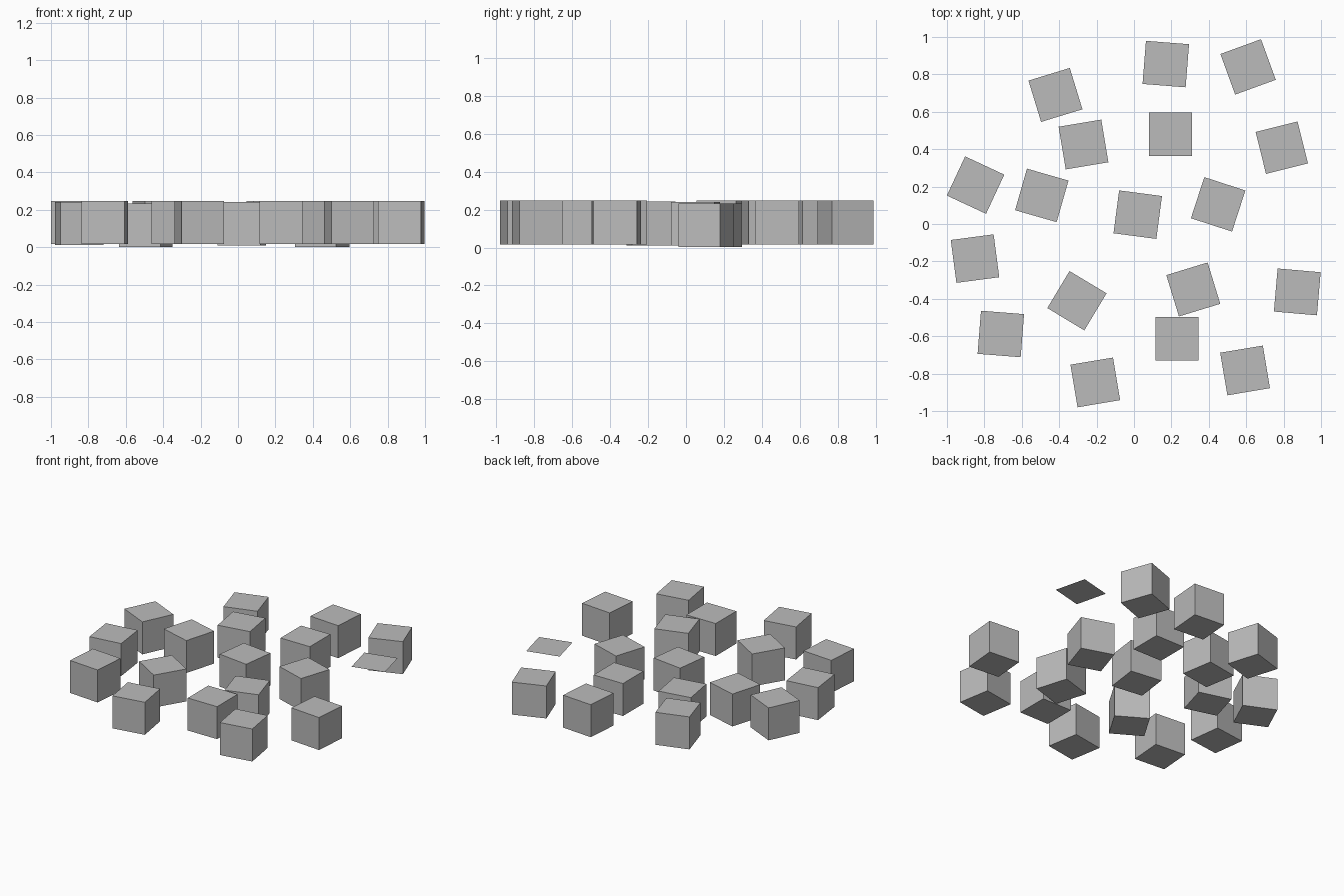
import bpy
import bmesh
from math import radians
from mathutils import Matrix

if "Cube" in bpy.data.objects:
    bpy.data.objects.remove(bpy.data.objects["Cube"], do_unlink=True)

SIZE = 0.231
TOP = 0.248

stone = bpy.data.materials.new("mid grey")
stone.use_nodes = True
grey = (0.5, 0.5, 0.5, 1)
stone.diffuse_color = grey
stone.node_tree.nodes["Principled BSDF"].inputs["Base Color"].default_value = grey


def add_block(name, x, y, turn, top=TOP, flat=False):
    """A turned cube hanging below its top height, or just its top face."""
    bm = bmesh.new()
    if flat:
        bmesh.ops.create_grid(bm, x_segments=1, y_segments=1, size=SIZE / 2)
    else:
        bmesh.ops.create_cube(bm, size=SIZE, matrix=Matrix.Translation((0, 0, -SIZE / 2)))
    mesh = bpy.data.meshes.new(name)
    bm.to_mesh(mesh)
    bm.free()
    mesh.materials.append(stone)
    obj = bpy.data.objects.new(name, mesh)
    obj.location = (x, y, top)
    obj.rotation_euler.z = radians(turn)
    bpy.context.collection.objects.link(obj)


# Scattered blocks: x, y, turn in degrees
blocks = [
    (0.17, 0.855, -4.5), (0.61, 0.84, 20), (-0.42, 0.69, 17),
    (-0.27, 0.425, 9.5), (0.195, 0.48, 0), (-0.847, 0.208, -25),
    (-0.305, -0.41, -31), (0.317, -0.35, 17), (0.873, -0.363, -5),
    (-0.712, -0.588, -4.5), (0.23, -0.613, 0), (-0.207, -0.847, 9.5),
    (0.594, -0.783, 9.5),
]
for i, (x, y, turn) in enumerate(blocks):
    add_block(f"block_{i + 1}", x, y, turn)

# Blocks sitting slightly lower
add_block("low_block_left", 0.45, 0.105, -18, 0.233)
add_block("low_block_right", -0.493, 0.153, -16, 0.233)
add_block("low_block_middle", 0.02, 0.05, -7.5, 0.241)
add_block("low_block_side", -0.85, -0.185, 7.5, 0.242)

# Single floating square
add_block("flat_tile", 0.79, 0.408, 14, flat=True)
